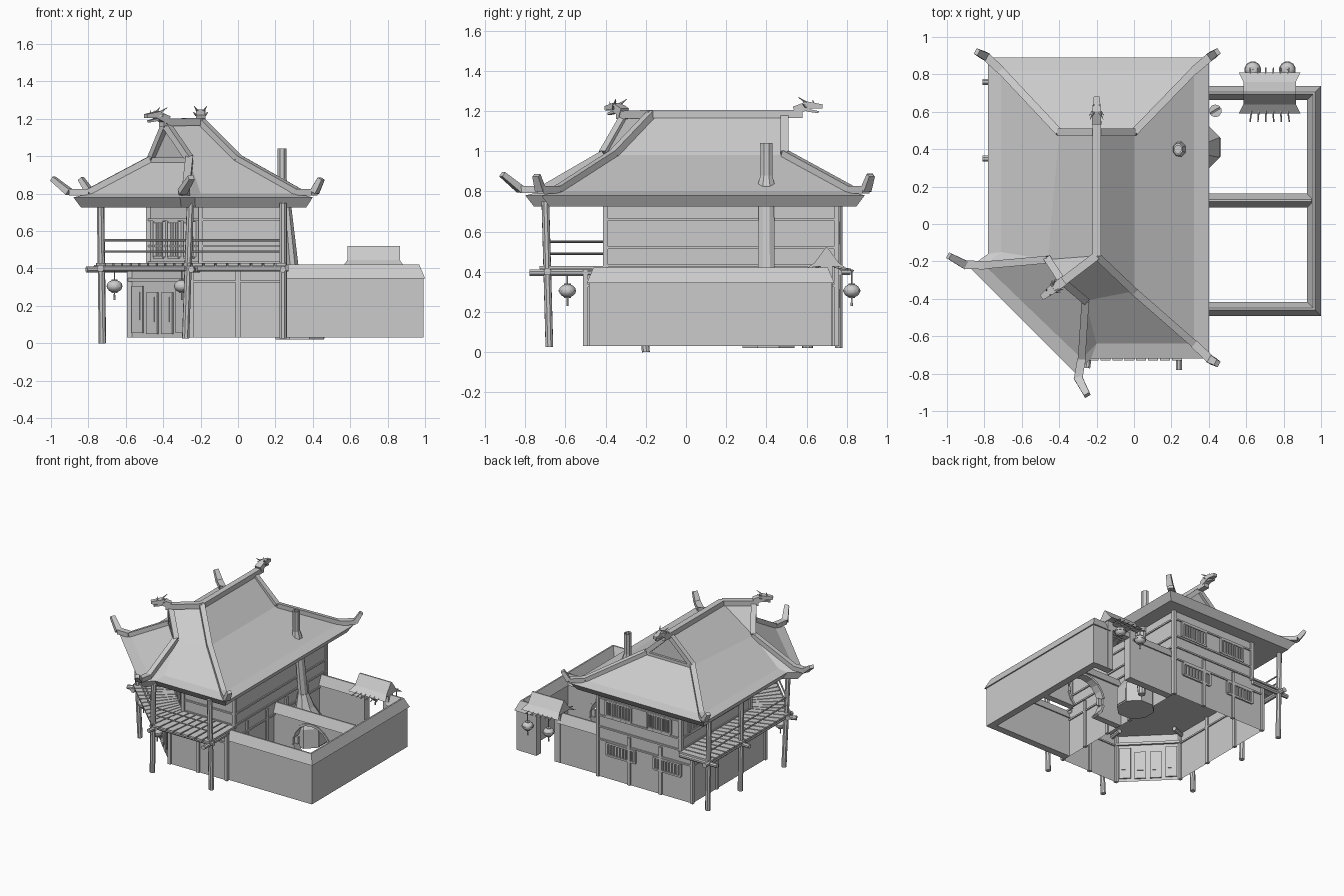
import bpy, math
import bmesh
from mathutils import Vector as V

if "Cube" in bpy.data.objects:
    bpy.data.objects.remove(bpy.data.objects["Cube"])


def mesh(name, verts, faces):
    me = bpy.data.meshes.new(name)
    me.from_pydata([tuple(v) for v in verts], [], faces)
    bm = bmesh.new()
    bm.from_mesh(me)
    bmesh.ops.remove_doubles(bm, verts=bm.verts, dist=1e-5)
    bmesh.ops.recalc_face_normals(bm, faces=bm.faces)
    bm.to_mesh(me)
    bm.free()
    ob = bpy.data.objects.new(name, me)
    bpy.context.collection.objects.link(ob)
    return ob


def loft(name, rings, bottom=True, top=True):
    n = len(rings[0])
    verts = [p for r in rings for p in r]
    faces = [(k*n+i, k*n+(i+1) % n, (k+1)*n+(i+1) % n, (k+1)*n+i)
             for k in range(len(rings)-1) for i in range(n)]
    if bottom:
        faces.append(tuple(range(n)))
    if top:
        faces.append(tuple(range(len(verts)-n, len(verts))))
    return mesh(name, verts, faces)


def axes(p, q):
    d = (V(q)-V(p)).normalized()
    s = d.cross(V((0, 0, 1)))
    s = V((1, 0, 0)) if s.length < 1e-3 else s.normalized()
    return s, s.cross(d)


def beam(name, p, q, w, h, taper=1):
    s, u = axes(p, q)
    corners = ((-1, -1), (1, -1), (1, 1), (-1, 1))
    return loft(name, [[V(c)+s*(i*w/2*k)+u*(j*h/2*k) for i, j in corners]
                       for c, k in ((p, 1), (q, taper))])


def rod(name, p, q, r, r2=None, n=8):
    s, u = axes(p, q)
    r2 = r if r2 is None else r2
    ang = [2*math.pi*(i+.5)/n for i in range(n)]
    return loft(name, [[V(c)+s*(math.cos(a)*k)+u*(math.sin(a)*k) for a in ang]
                       for c, k in ((p, r), (q, r2))])


def chain(name, pts, w, h, taper=1):
    for i in range(len(pts)-1):
        beam(name, pts[i], pts[i+1], w, h, taper if i == len(pts)-2 else 1)


def at(a, b, t, z):
    return (a[0]+(b[0]-a[0])*t, a[1]+(b[1]-a[1])*t, z)


def lift(pts, z):
    return [V((p[0], p[1], z)) for p in pts]


# Roof: rings run right-back, right-front, cut corner, left-back
ridge = [(-.2, .49, 1.18), (-.2, -.17, 1.18), (-.38, -.3, 1.17)]
brk = lift([(0, .49), (0, -.36), (-.26, -.41), (-.26, -.41), (-.46, -.19), (-.46, -.19), (-.4, .49)], .98)
flare = lift([(.32, .82), (.32, -.64), (-.2, -.64), (-.28, -.72), (-.8, -.22), (-.71, -.15), (-.71, .82)], .80)
eave = lift([(.4, .89), (.4, -.72), (-.23, -.72), (-.31, -.8), (-.88, -.23), (-.78, -.16), (-.78, .89)], .78)
drip = [V(((p.x+.2)*.94-.2, (p.y-.05)*.95+.05, .725)) for p in eave]
loft("roof_skirt", [drip, eave, flare, brk], True, False)
mesh("roof_upper", ridge+[brk[0], brk[1], brk[2], brk[4], brk[6]],
     [(0, 1, 4, 3), (1, 2, 5, 4), (2, 6, 5), (0, 7, 6, 1), (1, 6, 2), (0, 3, 7)])

# Ridge, gable boards and hips ending in upturned horns
chain("ridge_beam", [(-.2, .58, 1.185), (-.2, -.17, 1.185), (-.41, -.33, 1.18)], .045, .04)
up = V((0, 0, .008))
chain("front_hip", [V(ridge[1])+up, brk[1]+up, flare[1]+up], .04, .035)
for hip, start, base, tip in (("back_right", 0, 0, (.445, .92, .88)), ("front_right", 1, 1, (.445, -.745, .88)),
                              ("front_cut", 2, 3, (-.25, -.915, .885)), ("left_cut", 4, 4, (-.99, -.17, .88)),
                              ("back_left", 6, 6, (-.84, .92, .88))):
    e, t = eave[base], V(tip)
    chain(hip+"_hip", [brk[start]+up, flare[base]+up], .04, .035)
    chain(hip+"_horn", [flare[base]+up, e.lerp(t, .2)+up, t], .045, .035, .75)
for k, apex, side in (("back", (-.2, .49, 1.175), (brk[0], brk[6])), ("corner", (-.385, -.305, 1.17), (brk[2], brk[4]))):
    for s in side:
        beam(k+"_gable_board", apex, s+up, .04, .035)
    beam(k+"_gable_sill", side[0], side[1], .035, .025)


# Beast-head ridge finials
def finial(base, d):
    b, d = V(base), V((d[0], d[1], 0)).normalized()
    s, z = V((d.y, -d.x, 0)), V((0, 0, 1))
    beam("finial_neck", b-d*.06, b+d*.01+z*.03, .05, .045, .9)
    beam("finial_snout", b+z*.03, b+d*.08+z*.022, .05, .035, .6)
    beam("finial_jaw", b+z*.005, b+d*.06-z*.006, .035, .015, .7)
    for m in (-1, 1):
        rod("finial_horn", b+s*m*.015+z*.04, b-d*.04+s*m*.035+z*.068, .008, .001, 5)
        rod("finial_whisker", b+s*m*.02+z*.02, b-d*.02+s*m*.04+z*.035, .01, .001, 4)
        rod("finial_crest", b+d*.04+s*m*.012+z*.03, b+d*.03+s*m*.02+z*.055, .006, .001, 4)


finial((-.2, .6, 1.2), (0, 1))
finial((-.43, -.345, 1.192), (-.8, -.6))

# House walls: plan right-back, right-front, cut corner, left-back
low = [(.25, .75), (.25, -.5), (-.25, -.5), (-.58, -.17), (-.58, .75)]
high = [(.25, .75), (.25, -.4), (-.2, -.4), (-.48, -.12), (-.48, .75)]
loft("lower_walls", [lift(low, .03), lift(low, .41)], False, True)
loft("upper_walls", [lift(high, .41), lift(high, .74)], True, False)
for nm, plan, bands, z0, z1 in (("lower", low, (.33,), .03, .41), ("upper", high, (.43, .52, .66), .41, .73)):
    for i, a in enumerate(plan):
        b = plan[(i+1) % 5]
        for z in bands:
            if not (nm == "lower" and i == 2):
                beam(nm+"_wall_band", (*a, z), (*b, z), .018, .012)
        n = max(1, round((V(a)-V(b)).length/.27)) if nm == "lower" else 1
        for k in range(n):
            if i != 2 or k == 0:
                beam(nm+"_wall_post", at(a, b, k/n, z0), at(a, b, k/n, z1), .025, .025)


def window(a, b, t0, t1, z0, z1, bars):
    for z in (z0, z1):
        beam("window_rail", at(a, b, t0, z), at(a, b, t1, z), .024, .014)
    for k in range(bars+1):
        t = t0+(t1-t0)*k/bars
        w = .016 if k in (0, bars) else .009
        beam("window_bar", at(a, b, t, z0), at(a, b, t, z1), w, w+.01)


for t0, t1 in ((.12, .4), (.6, .9)):
    window(high[4], high[0], t0, t1, .535, .65, 9)
    window(low[4], low[0], t0, t1, .22, .315, 9)
for t0, t1 in ((.12, .3), (.4, .6), (.7, .88)):
    window(high[2], high[3], t0, t1, .46, .65, 3)
    window(high[4], high[3], t0, t1, .535, .65, 5)
# Entrance doors in the cut corner
for t, z, h in ((.14, .18, .25), (.38, .16, .22), (.62, .16, .22), (.86, .18, .25)):
    beam("door_panel", at(low[2], low[3], t-.09, z), at(low[2], low[3], t+.09, z), .02, h)
    beam("door_inset", at(low[2], low[3], t-.05, z+.02), at(low[2], low[3], t+.05, z+.02), .03, h*.6)
beam("door_lintel", (*low[2], .34), (*low[3], .34), .03, .02)

# Balcony deck of slats with logs, posts and rails
deck = [(.26, -.73), (-.25, -.73), (-.76, -.24), (-.76, .78)]
inner = [(.26, -.4), (-.2, -.4), (-.48, -.12), (-.48, .78)]
post = [(.24, -.69), (-.255, -.69), (-.735, -.22), (-.735, .76)]
for i, n in enumerate((8, 11, 16)):
    for k in range(n):
        t0, t1 = (k+.06)/n, (k+.9)/n
        q = [at(inner[i], inner[i+1], t0, 0), at(inner[i], inner[i+1], t1, 0),
             at(deck[i], deck[i+1], t1, 0), at(deck[i], deck[i+1], t0, 0)]
        loft("deck_slat", [lift(q, .413), lift(q, .428)])
    a, b = post[i], post[i+1]
    rod("deck_log", at(a, b, -.06, .4), at(a, b, 1.06, .4), .019)
    for z in (.49, .55):
        rod("balcony_rail", (*a, z), (*b, z), .006, n=6)
for (x, y), (fx, fy), z in zip(post+[(-.735, .35)], ((0, .01), (-.025, .01), (.01, .02), (.01, 0), (.01, 0)),
                               (.025, .025, 0, .02, .02)):
    rod("balcony_post", (x+fx, y+fy, z), (x, y-fy, .75), .02, .02)
for p, q in (((.24, -.78), (.24, -.4)), ((-.25, -.77), (-.2, -.4)), ((-.81, -.24), (-.48, -.12)),
             ((-.81, .35), (-.48, .35)), ((-.81, .76), (-.48, .76))):
    rod("deck_joist", (*p, .395), (*q, .395), .017)


# Courtyard walls: peaked coping mitred at the two outer corners
def coping(p, q, w=.076, mp=0, mq=0):
    d = (V((*q, 0))-V((*p, 0))).normalized()
    s, _ = axes((*p, 0), (*q, 0))
    loft("wall_coping", [[V((*c, 0))+s*o+d*(o*m)+V((0, 0, z)) for o, z in
                          ((-w/2, .345), (w/2, .345), (.006, .42), (-.006, .42))] for c, m in ((p, mp), (q, mq))])


for p, q in (((.25, -.455), (.99, -.455)), ((.963, -.48), (.963, .725)), ((.25, .7), (.62, .7)), ((.84, .7), (.963, .7))):
    beam("yard_wall", (*p, .19), (*q, .19), .056, .32)
coping((.25, -.455), (.963, -.455), mq=1)
coping((.963, -.455), (.963, .7), mp=-1, mq=1)
coping((.963, .7), (.84, .7), mp=-1)
coping((.62, .7), (.25, .7))

# Dividing wall with round-topped opening and frame
arc = [(.58+.165*math.cos(math.radians(d)), .165+.165*math.sin(math.radians(d))) for d in range(230, -51, -20)]
out = [(.25, .03), (arc[0][0], .03)]+arc+[(arc[-1][0], .03), (.95, .03), (.95, .35), (.25, .35)]
loft("dividing_wall", [[V((x, y, z)) for x, z in out] for y in (.1, .15)])
coping((.25, .125), (.95, .125))
chain("moon_gate_frame", [(x, .125, z) for x, z in arc], .065, .018)

# Courtyard gate: posts, curved roof, rafters
for x in (.625, .835):
    beam("gate_post", (x, .7, .03), (x, .7, .43), .05, .06)
beam("gate_lintel", (.6, .7, .385), (.86, .7, .385), .05, .04)
prof = [(.59, .41), (.64, .445), (.695, .52), (.705, .52), (.76, .445), (.81, .41), (.76, .425), (.64, .425)]
loft("gate_roof", [[V((.725+m*(.165 if z < .42 else .14), y, z)) for y, z in prof] for m in (-1, 1)])
for k in range(6):
    x = .635+k*.036
    sp = (k-2.5)*.006
    for y0, y1 in ((.66, .545), (.74, .835)):
        rod("gate_rafter", (x, y0, .425), (x+sp, y1, .405), .006, .004, 5)


# Hanging lanterns
def lantern(x, y):
    z = .305
    bpy.ops.mesh.primitive_uv_sphere_add(segments=12, ring_count=8, radius=.042, location=(x, y, z))
    ob = bpy.context.object
    ob.name = "lantern"
    ob.scale.z = .8
    bpy.ops.object.shade_smooth()
    rod("lantern_cord", (x, y, z), (x, y, .41), .004, n=5)
    rod("lantern_band", (x, y, z-.004), (x, y, z+.004), .045, n=12)
    for m in (-1, 1):
        rod("lantern_cap", (x, y, z+m*.028), (x, y, z+m*.036), .018)
    rod("lantern_tassel", (x, y, z-.035), (x, y, z-.075), .004, .006, 5)


for x, y in ((-.66, -.25), (-.3, -.59), (.635, .825), (.82, .825)):
    lantern(x, y)


# Oven against the right wall, leaning flue and roof chimney
def octo(x, y, z, rx, ry):
    return [V((x+rx*math.cos(a), y+ry*math.sin(a), z)) for a in [math.pi*(i+.5)/4 for i in range(8)]]


loft("oven", [octo(.33, .41, .02, .14, .14), octo(.33, .41, .17, .14, .14), octo(.31, .4, .3, .07, .075),
              octo(.295, .4, .4, .04, .045)])
loft("flue", [octo(.295, .4, .38, .035, .045), octo(.262, .4, .73, .025, .042)])
loft("chimney", [octo(.24, .4, .79, .04, .048), octo(.24, .4, .83, .038, .046), octo(.235, .4, .88, .026, .032),
                 octo(.235, .4, 1.04, .026, .033), octo(.235, .4, 1.04, .018, .022), octo(.235, .4, .97, .018, .022)])
beam("oven_mouth", (.44, .41, .08), (.465, .41, .08), .1, .1)

# Water barrel beside the oven
rod("barrel", (.435, .605, .02), (.435, .605, .09), .027, .034, 10)
rod("barrel_handle", (.41, .59, .1), (.46, .62, .1), .006, n=5)
